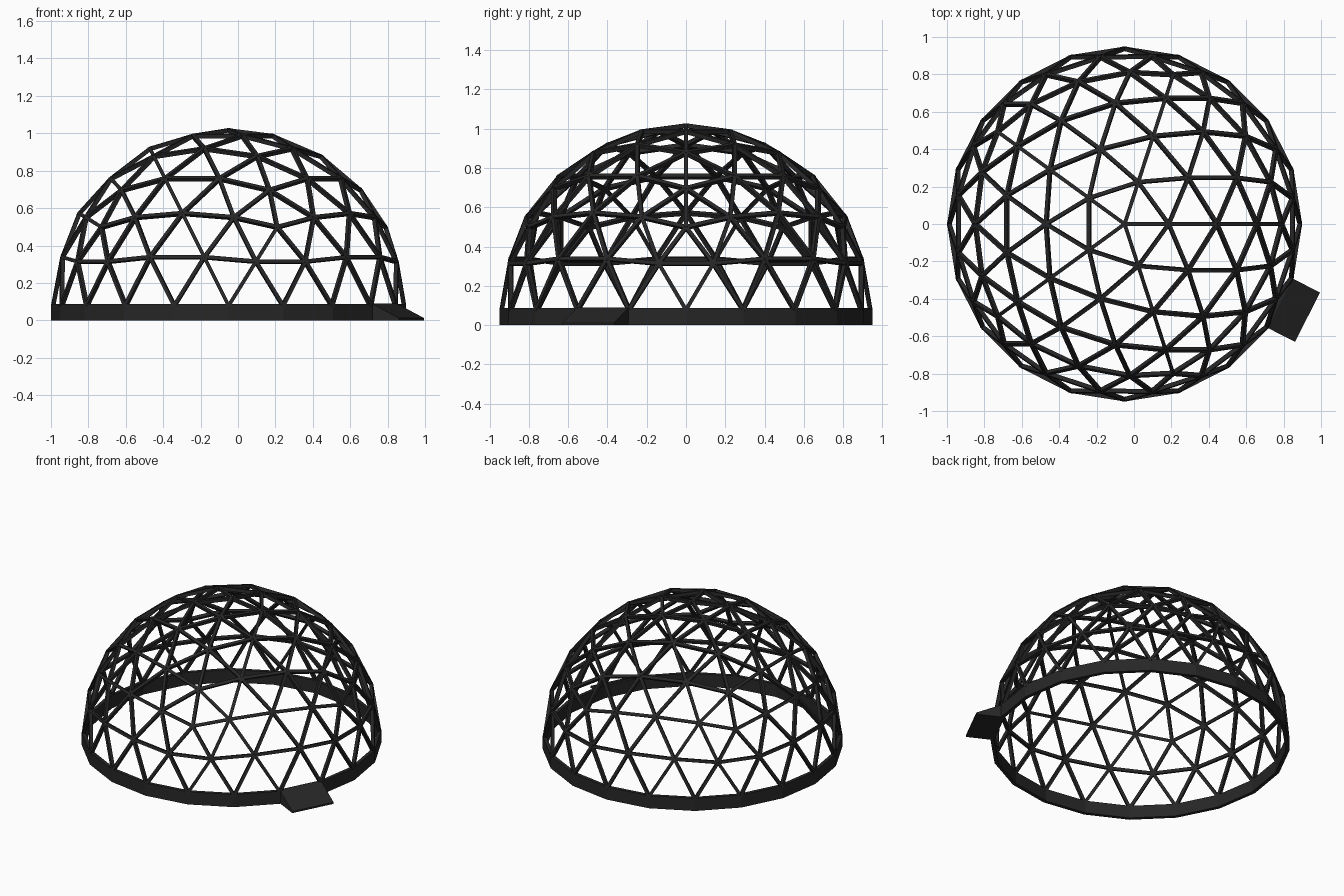
import bpy, bmesh, math
from mathutils import Vector, Matrix

if "Cube" in bpy.data.objects:
    bpy.data.objects.remove(bpy.data.objects["Cube"])

CX, BASE, R = -0.05, 0.078, 0.938   # dome axis, equator height, node radius

mat = bpy.data.materials.new("charcoal metal")
mat.diffuse_color = (0.02, 0.02, 0.02, 1)
mat.use_nodes = True
mat.node_tree.nodes["Principled BSDF"].inputs["Base Color"].default_value = mat.diffuse_color


def finish(name, bm):
    bmesh.ops.recalc_face_normals(bm, faces=bm.faces)
    me = bpy.data.meshes.new(name)
    bm.to_mesh(me)
    bm.free()
    me.materials.append(mat)
    ob = bpy.data.objects.new(name, me)
    bpy.context.collection.objects.link(ob)
    return ob


def ring_pt(deg, r, z):
    a = math.radians(deg)
    return Vector((r * math.cos(a), r * math.sin(a), z))


# Icosahedron standing on a vertex
zi, ri = 1 / math.sqrt(5), 2 / math.sqrt(5)
top = Vector((0, 0, 1))
up = [ring_pt(72 * i, ri, zi) for i in range(5)]
lo = [ring_pt(72 * i + 36, ri, -zi) for i in range(5)]
tris = []
for i in range(5):
    j = (i + 1) % 5
    tris += [(top, up[i], up[j]), (up[i], lo[i], up[j]), (lo[i], lo[j], up[j])]

# Split every triangle four ways, push to the sphere, collect unique struts
N = 4
edges = {}


def key(p):
    return (round(p.x, 3) + 0.0, round(p.y, 3) + 0.0, round(p.z, 3) + 0.0)


for A, B, C in tris:
    def node(i, j):
        return (A + (B - A) * i / N + (C - A) * j / N).normalized()
    for i in range(N):
        for j in range(N - i):
            t = [node(i, j), node(i + 1, j), node(i, j + 1)]
            for k in range(3):
                p, q = t[k], t[(k + 1) % 3]
                if min(p.z, q.z) > -0.01 and max(p.z, q.z) > 0.01:
                    edges[tuple(sorted((key(p), key(q))))] = (p * R, q * R)

# Dome struts: square bars turned to face outward
bm = bmesh.new()
W, D = 0.020, 0.022
off = Vector((CX, 0, BASE))
for p, q in edges.values():
    x = (q - p).normalized()
    n = (p + q).normalized()
    y = n.cross(x)
    m = Matrix((x, y, n)).transposed().to_4x4()
    m.translation = (p + q) / 2 + off
    size = Matrix.Diagonal(((q - p).length + 0.006, W, D, 1))
    bmesh.ops.create_cube(bm, size=1, matrix=m @ size)
finish("dome_struts", bm)

# Twenty-sided base band
bm = bmesh.new()
prof = [(0.949, 0.0), (0.949, 0.088), (0.925, 0.088), (0.925, 0.0)]
rows = [[bm.verts.new(ring_pt(18 * s, r, z) + Vector((CX, 0, 0))) for r, z in prof]
        for s in range(20)]
for s in range(20):
    a, b = rows[s], rows[(s + 1) % 20]
    for k in range(4):
        bm.faces.new((a[k], b[k], b[(k + 1) % 4], a[(k + 1) % 4]))
finish("base_band", bm)

# Entrance ramp: wedge against one side of the band
bm = bmesh.new()
out = ring_pt(-27, 0.164, 0)
sides = []
for deg in (-36, -18):
    p = ring_pt(deg, 0.945, 0) + Vector((CX, 0, 0))
    sides.append([bm.verts.new(v) for v in
                  (p, p + Vector((0, 0, 0.09)), p + out + Vector((0, 0, 0.012)), p + out)])
a, b = sides
bm.faces.new(a)
bm.faces.new(b)
for k in range(4):
    bm.faces.new((a[k], b[k], b[(k + 1) % 4], a[(k + 1) % 4]))
finish("entrance_ramp", bm)
